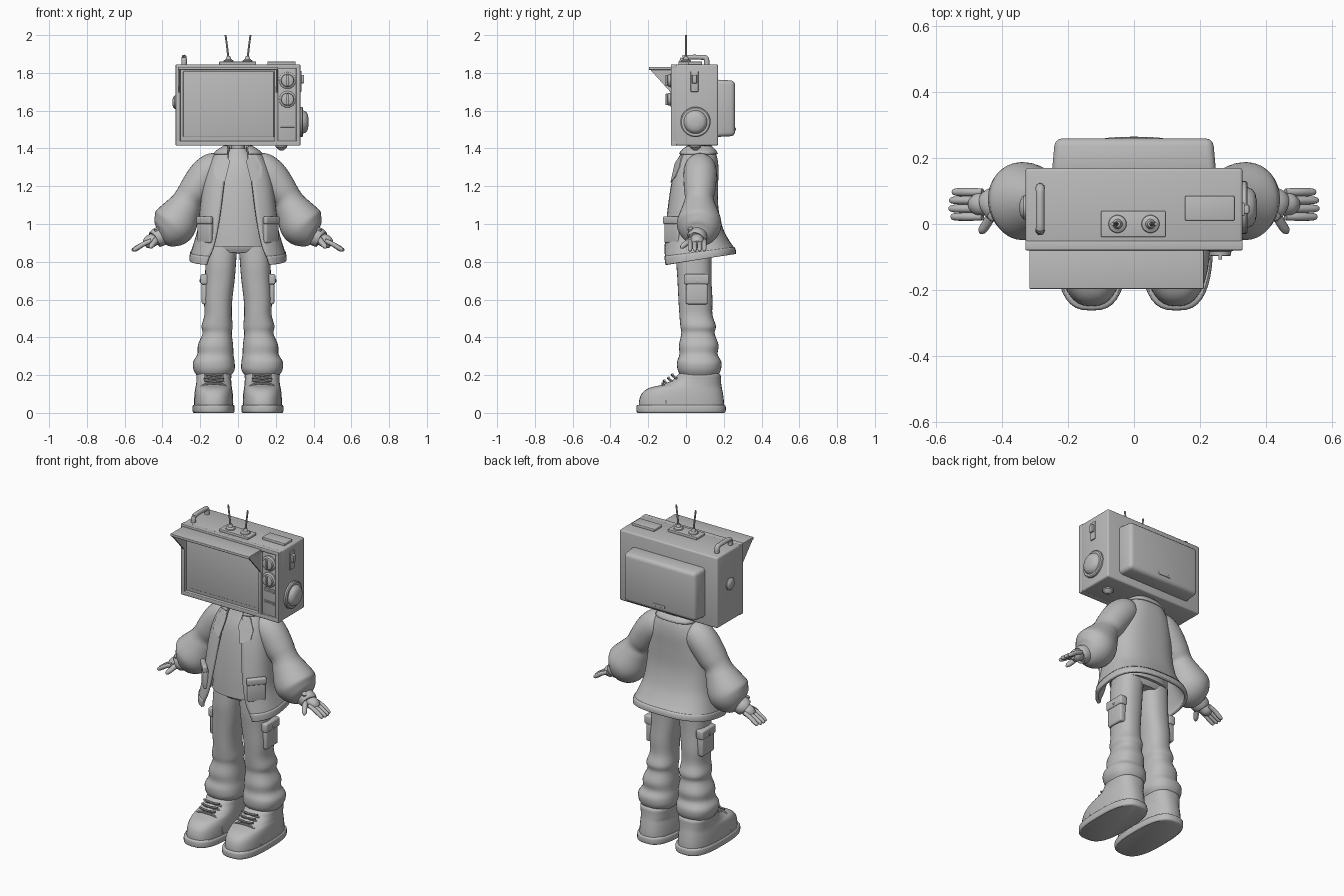
import bpy, bmesh, math
from mathutils import Vector, Matrix

if "Cube" in bpy.data.objects:
    bpy.data.objects.remove(bpy.data.objects["Cube"])

grey = bpy.data.materials.new("plain_grey")
grey.use_nodes = True
grey.diffuse_color = (0.5, 0.5, 0.5, 1)
grey.node_tree.nodes["Principled BSDF"].inputs["Base Color"].default_value = (0.5, 0.5, 0.5, 1)
parts = []


def make(name, bm):
    bmesh.ops.recalc_face_normals(bm, faces=bm.faces)
    mesh = bpy.data.meshes.new(name)
    bm.to_mesh(mesh)
    bm.free()
    obj = bpy.data.objects.new(name, mesh)
    obj.data.materials.append(grey)
    bpy.context.collection.objects.link(obj)
    parts.append(obj)
    return obj


def box(name, lo, hi, bevel=0.005, turn=0.0, taper=1.0):
    bm = bmesh.new()
    bmesh.ops.create_cube(bm, size=1)
    lo, hi = Vector(lo), Vector(hi)
    for v in bm.verts:
        k = taper if v.co.y > 0 else 1
        v.co = Vector((v.co.x * k, v.co.y, v.co.z * k)) * (hi - lo)
    bmesh.ops.bevel(bm, geom=bm.edges[:], offset=bevel, segments=3, profile=0.5, affect='EDGES')
    bm.transform(Matrix.Translation((lo + hi) / 2) @ Matrix.Rotation(turn, 4, 'Z'))
    return make(name, bm)


def loft(name, rings, closed=True, caps=True):
    bm = bmesh.new()
    rows = [[bm.verts.new(p) for p in ring] for ring in rings]
    n = len(rows[0])
    for a, b in zip(rows, rows[1:]):
        for i in range(n if closed else n - 1):
            j = (i + 1) % n
            bm.faces.new((a[i], a[j], b[j], b[i]))
    if caps and closed:
        bm.faces.new(rows[0])
        bm.faces.new(rows[-1])
    return make(name, bm)


def refine(rows, steps=4):
    """Catmull-Rom rows between the given rows."""
    rows = [Vector(r) for r in rows]
    out = []
    for i in range(len(rows) - 1):
        a, b = rows[max(i - 1, 0)], rows[i]
        c, d = rows[i + 1], rows[min(i + 2, len(rows) - 1)]
        for s in range(steps):
            t = s / steps
            out.append(b + (c - a) * (t / 2) + (2 * a - 5 * b + 4 * c - d) * (t * t / 2)
                       + (3 * b - a - 3 * c + d) * (t ** 3 / 2))
    return out + [rows[-1]]


def power(v, e):
    return math.copysign(abs(v) ** e, v)


def stack(name, rows, side=1, e=0.85, n=32):
    """Loft of level rings: z, x min, x max, y min, y max."""
    rings = []
    for z, x0, x1, y0, y1 in refine(rows):
        rings.append([(side * ((x0 + x1) / 2 + (x1 - x0) / 2 * power(math.cos(a), e)),
                       (y0 + y1) / 2 + (y1 - y0) / 2 * power(math.sin(a), e), z)
                      for a in (math.tau * i / n for i in range(n))])
    return loft(name, rings)


def tube(name, rows, side=1, n=16, steps=4):
    """Round tube: x, y, z, radius."""
    rows = refine(rows, steps)
    pts = [Vector((side * r[0], r[1], r[2])) for r in rows]
    rings = []
    for i, p in enumerate(pts):
        d = (pts[min(i + 1, len(pts) - 1)] - pts[max(i - 1, 0)]).normalized()
        u = d.cross(Vector((0, 1, 0)) if abs(d.y) < 0.8 else Vector((0, 0, 1))).normalized()
        w = d.cross(u)
        rings.append([p + rows[i][3] * (u * math.cos(a) + w * math.sin(a))
                      for a in (math.tau * k / n for k in range(n))])
    return loft(name, rings)


def turned(name, base, axis, profile, n=32):
    """Lathe: (distance, radius) pairs along an axis."""
    axis, base = Vector(axis), Vector(base)
    q = Vector((0, 0, 1)).rotation_difference(axis)
    return loft(name, [[base + q @ Vector((r * math.cos(a), r * math.sin(a), h))
                        for a in (math.tau * k / n for k in range(n))] for h, r in profile])


def plate(name, pts, depth):
    bm = bmesh.new()
    f = bm.faces.new([bm.verts.new(p) for p in pts])
    r = bmesh.ops.extrude_face_region(bm, geom=[f])
    bmesh.ops.translate(bm, vec=depth, verts=[g for g in r["geom"] if isinstance(g, bmesh.types.BMVert)])
    return make(name, bm)


# Television head: cabinet, bezel, screen and rear bulge
box("cabinet", (-.33, -.06, 1.415), (.33, .17, 1.845), .01)
box("rear_housing", (-.25, .15, 1.46), (.25, .26, 1.765), .022, taper=.96)
box("rear_slot", (-.04, .255, 1.495), (.04, .264, 1.51), .002)
for name, x0, x1, z0, z1 in (("bezel_top", -.33, .33, 1.822, 1.845), ("bezel_bottom", -.33, .33, 1.415, 1.44),
                             ("bezel_left", .308, .33, 1.415, 1.845), ("bezel_right", -.33, -.305, 1.415, 1.845),
                             ("bezel_divider", .192, .212, 1.43, 1.83)):
    box(name, (x0, -.08, z0), (x1, -.05, z1), .004)
box("screen", (-.29, -.066, 1.46), (.19, -.055, 1.81), .004)
box("control_panel", (.21, -.069, 1.435), (.31, -.055, 1.825), .003)
for z in (1.76, 1.66):
    turned("tuning_knob", (.262, -.065, z), (0, -1, 0), [(0, .044), (.012, .044), (.016, .04), (.018, .034), (.03, .032), (.032, .028)])
    box("knob_grip", (.256, -.108, z - .03), (.268, -.09, z + .03), .003)
for z in (1.515, 1.525, 1.585, 1.6):
    box("speaker_slat", (.225, -.075, z - .003), (.3, -.065, z + .003), .001)

# Sun visor
box("visor_top", (-.318, -.197, 1.816), (.212, -.07, 1.832), .003)
for x in (-.316, .2):
    plate("visor_side", [(x, -.192, 1.82), (x, -.075, 1.82), (x, -.075, 1.69)], (.01, 0, 0))

# Top fittings: handle, antennas, hatch
tube("carry_handle", [(-.285, -.02, 1.84, .014), (-.285, -.018, 1.872, .014), (-.285, 0, 1.882, .013),
                      (-.285, .09, 1.882, .013), (-.285, .108, 1.872, .014), (-.285, .11, 1.84, .014)])
box("antenna_base", (-.1, -.04, 1.84), (.096, .04, 1.86), .004)
for s in (-1, 1):
    turned("antenna_mount", (s * .05, 0, 1.858), (0, 0, 1), [(0, .028), (.008, .026), (.014, .015), (.03, .009)])
    tube("antenna_rod", [(.05, 0, 1.87, .006), (.058, 0, 1.94, .005), (.066, 0, 2.0, .005)], s, 10)
box("top_hatch", (.155, .01, 1.84), (.305, .085, 1.86), .004)

# Side fittings
turned("side_dial", (.325, .05, 1.54), (1, 0, 0), [(0, .08), (.015, .08), (.02, .074), (.02, .062), (.034, .056), (.044, .042), (.048, .02)])
box("switch_plate", (.325, .025, 1.7), (.336, .065, 1.81), .003)
box("switch_lever", (.33, .032, 1.745), (.35, .058, 1.79), .004)
turned("small_side_knob", (-.325, .05, 1.645), (-1, 0, 0), [(0, .036), (.01, .036), (.018, .028), (.022, .015)])
turned("bottom_knob", (.23, .05, 1.42), (0, 0, -1), [(0, .032), (.012, .03), (.024, .018), (.03, .01)])
turned("neck", (0, .06, 1.34), (0, 0, 1), [(0, .042), (.05, .042), (.055, .036), (.1, .036)])

# Shirt and trousers
stack("shirt", [(.88, -.17, .17, -.085, .16), (1.0, -.165, .165, -.08, .15), (1.15, -.15, .15, -.065, .14),
                (1.28, -.13, .13, -.04, .14), (1.36, -.075, .075, -.005, .125), (1.4, -.05, .05, .01, .11)])
stack("hips", [(.85, -.155, .155, -.04, .13), (.89, -.17, .17, -.055, .145), (1.0, -.165, .165, -.05, .14)])
for s in (-1, 1):
    stack("trouser_leg", [(.95, .0, .165, -.04, .14), (.8, .01, .172, -.05, .135), (.7, .018, .175, -.045, .135),
                          (.6, .03, .18, -.04, .14), (.52, .033, .178, -.035, .14), (.46, .028, .193, -.03, .158),
                          (.42, .033, .188, -.025, .152), (.36, .026, .212, -.037, .172), (.31, .024, .215, -.035, .168),
                          (.27, .018, .238, -.047, .187), (.23, .018, .236, -.045, .185), (.2, .035, .22, -.03, .17)], s)
    for part, y0, y1, z0, z1, out in (("cargo_pocket", 0, .115, .575, .7, .192), ("pocket_flap", -.008, .123, .68, .735, .198)):
        x0, x1 = sorted((s * .15, s * out))
        box(part, (x0, y0, z0), (x1, y1, z1), .01)
    turned("pocket_button", (s * .195, .058, .7), (s, 0, 0), [(0, .009), (.006, .009), (.008, .005)], 12)

# Jacket: z, half width, front y, back y, half opening
jacket = refine([(1.41, .06, .01, .12, .045), (1.37, .115, -.025, .152, .05), (1.3, .155, -.055, .165, .06),
                 (1.2, .18, -.078, .163, .075), (1.08, .195, -.097, .165, .09), (.97, .208, -.112, .19, .108),
                 (.89, .23, -.122, .225, .13), (.84, .245, -.128, .252, .155), (.81, .247, -.128, .255, .165)])


def on_jacket(row, t, grow=0.0):
    z, hw, yf, yb, gap = row
    x, c = (hw + grow) * power(math.sin(t), .75), math.cos(t)
    mid = (yf + yb) / 2
    y = mid - ((yb - yf) / 2 + grow) * power(c, .75)
    hem = max(0, (1.0 - z) / .19)
    return Vector((x, y, z + hem * .16 * (y - .06)))


def jacket_row(z):
    return min(jacket, key=lambda r: abs(r[0] - z))


def sweep(row, grow=0.0, n=48):
    start = math.asin(min(1, row[4] / row[1]) ** (1 / .75))
    return [on_jacket(row, start + (math.tau - 2 * start) * i / n, grow) for i in range(n + 1)]


def thicken(obj, amount):
    mod = obj.modifiers.new("cloth_thickness", 'SOLIDIFY')
    mod.thickness, mod.offset = amount, 0


thicken(loft("jacket_body", [sweep(r) for r in jacket], closed=False), .014)
thicken(loft("jacket_hem", [sweep(r, .004) for r in jacket[-6:]], closed=False), .012)
thicken(loft("back_collar", [sweep(r, .012) for r in jacket[:5]], closed=False), .012)


def on_front(x, z, out=.014):
    row = jacket_row(z)
    t = math.asin(min(1, abs(x) / row[1]) ** (1 / .75))
    return (x, on_jacket(row, t).y - out, z)


# Lapels, jacket pockets, sleeves, hands and shoes on both sides
for s in (-1, 1):
    plate("lapel", [on_front(s * x, z) for x, z in ((.05, 1.395), (.1, 1.36), (.128, 1.3), (.125, 1.25), (.07, 1.22), (.045, 1.32))],
          (0, .012, 0))
    for part, z0, z1, w, grow in (("jacket_pocket", .9, 1.02, .05, .003), ("jacket_pocket_flap", 1.0, 1.04, .055, .008)):
        c = on_jacket(jacket_row(.97), s * math.radians(50), grow)
        box(part, (c.x - w, c.y - .014, z0), (c.x + w, c.y + .014, z1), .008, s * math.radians(48))
    tube("sleeve", [(.09, .075, 1.32, .06), (.125, .075, 1.3, .082), (.175, .075, 1.255, .088), (.23, .072, 1.18, .083),
                    (.262, .07, 1.135, .076), (.285, .07, 1.09, .09), (.325, .07, 1.02, .116), (.355, .068, .98, .114),
                    (.39, .063, .948, .085), (.41, .06, .935, .048)], s, 32)
    tube("cuff", [(.4, .06, .94, .045), (.408, .06, .936, .052), (.435, .058, .924, .05), (.44, .057, .921, .042)], s, 24)
    turned("cuff_button", (s * .428, .025, .968), (s * .4, -.3, .85), [(0, .014), (.01, .014), (.013, .008)], 16)
    tube("palm", [(.42, .06, .93, .028), (.445, .06, .918, .034), (.475, .06, .903, .034), (.495, .06, .893, .02)], s, 20)
    for i in range(4):
        y, reach = .022 + .025 * i, (.94, 1, .98, .9)[i]
        tube("finger", [(.46, y, .912, .011), (.5, y, .894, .0125), (.46 + .08 * reach, y, .872, .012),
                        (.46 + .097 * reach, y, .862, .009), (.46 + .102 * reach, y, .859, .003)], s, 12)
    tube("thumb", [(.43, .035, .92, .016), (.445, .005, .9, .015), (.46, -.018, .882, .013), (.466, -.028, .872, .004)], s, 12)

    stack("shoe_sole", [(0, .024, .234, -.255, .203), (.008, .018, .24, -.262, .21), (.035, .018, .24, -.262, .21),
                        (.043, .024, .234, -.255, .203)], s, .72, 40)
    stack("shoe_upper", [(.035, .026, .232, -.25, .202), (.07, .026, .232, -.247, .2), (.105, .028, .23, -.232, .195),
                         (.132, .032, .226, -.195, .19), (.15, .034, .222, -.125, .187), (.175, .036, .22, -.07, .185),
                         (.2, .036, .22, -.045, .183), (.215, .045, .21, -.03, .17)], s, .8, 40)
    tube("toe_seam", [(.03, -.105, .05, .005), (.04, -.11, .11, .005), (.075, -.12, .148, .006),
                      (.128, -.125, .156, .006), (.18, -.12, .148, .006), (.216, -.11, .11, .005), (.226, -.105, .05, .005)], s, 8)
    for y, z in ((-.105, .163), (-.082, .178), (-.062, .195)):
        for a, b in ((.015, -.008), (-.008, .015)):
            tube("shoelace", [(.075, y + a, z - a, .006), (.128, y - .012, z + .004, .006), (.18, y + b, z - b, .006)], s, 8)

# Smooth shading with crisp edges
bpy.ops.object.select_all(action='DESELECT')
for obj in parts:
    obj.select_set(True)
bpy.context.view_layer.objects.active = parts[0]
bpy.ops.object.shade_smooth_by_angle(angle=math.radians(35))
